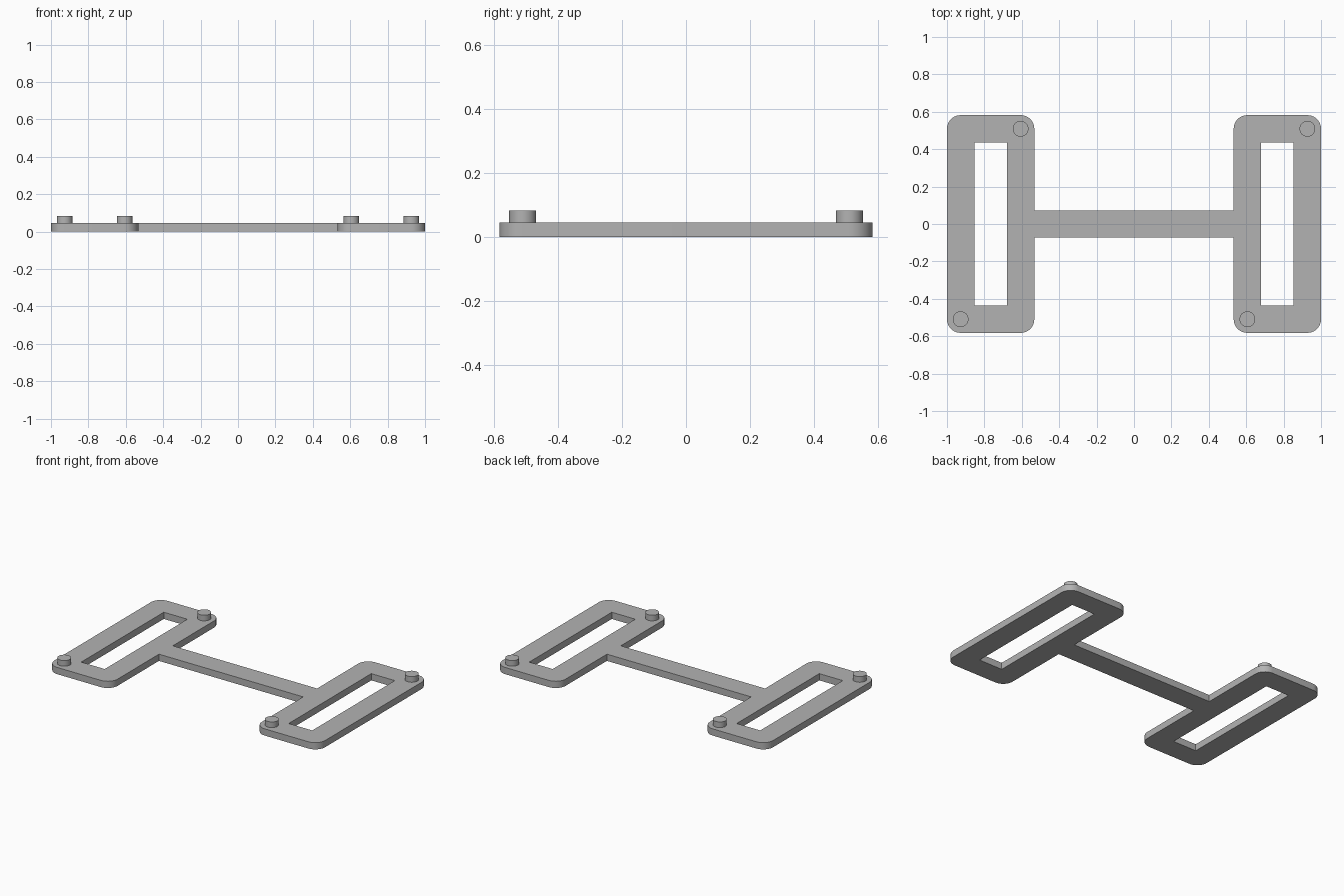
import bpy
from math import sin, cos, pi

THICK = 0.045                  # plate thickness
PEG_TOP = 0.083
MID_X, HALF_W, HALF_L = 0.7665, 0.2335, 0.582
RADIUS, BAR = 0.073, 0.073     # corner radius, half width of the bar
SLOT_W, SLOT_L = 0.087, 0.436
STEPS = 10

cube = bpy.data.objects.get("Cube")
if cube:
    bpy.data.objects.remove(cube, do_unlink=True)

grey = bpy.data.materials.new("plain grey")
grey.use_nodes = True
colour = (0.45, 0.45, 0.45, 1)
grey.diffuse_color = colour
grey.node_tree.nodes["Principled BSDF"].inputs["Base Color"].default_value = colour


def corner(sx, sy, start):
    """Rounded corner of the right-hand frame, counter-clockwise."""
    cx = MID_X + sx * (HALF_W - RADIUS)
    cy = sy * (HALF_L - RADIUS)
    angles = [start + pi / 2 * i / STEPS for i in range(STEPS + 1)]
    return [(cx + RADIUS * cos(a), cy + RADIUS * sin(a)) for a in angles]


def smooth(obj):
    bpy.ops.object.select_all(action='DESELECT')
    obj.select_set(True)
    bpy.context.view_layer.objects.active = obj
    bpy.ops.object.shade_smooth_by_angle(angle=pi / 6)


# Plate outline: the right half, then the same turned half way round
inner = MID_X - HALF_W
half = [(inner, -BAR)]
half += corner(-1, -1, pi) + corner(1, -1, 1.5 * pi)
half += corner(1, 1, 0) + corner(-1, 1, pi / 2)
half += [(inner, BAR)]
loops = [half + [(-x, -y) for x, y in half]]

# One slot in each end frame
for side in (-1, 1):
    loops.append([(side * MID_X + sx * SLOT_W, sy * SLOT_L)
                  for sx, sy in ((-1, -1), (-1, 1), (1, 1), (1, -1))])

# Filled and extruded plate, turned into a mesh
curve = bpy.data.curves.new("plate_outline", 'CURVE')
curve.dimensions = '2D'
curve.fill_mode = 'BOTH'
curve.extrude = THICK / 2
for loop in loops:
    spline = curve.splines.new('POLY')
    spline.points.add(len(loop) - 1)
    for point, (x, y) in zip(spline.points, loop):
        point.co = (x, y, 0, 1)
    spline.use_cyclic_u = True
plate = bpy.data.objects.new("connector_plate", curve)
plate.location.z = THICK / 2
bpy.context.collection.objects.link(plate)
bpy.ops.object.select_all(action='DESELECT')
plate.select_set(True)
bpy.context.view_layer.objects.active = plate
bpy.ops.object.convert(target='MESH')
plate = bpy.context.view_layer.objects.active

# Weld the caps to the walls
bpy.ops.object.mode_set(mode='EDIT')
bpy.ops.mesh.select_all(action='SELECT')
bpy.ops.mesh.remove_doubles(threshold=0.0001)
bpy.ops.mesh.normals_make_consistent(inside=False)
bpy.ops.object.mode_set(mode='OBJECT')
plate.data.materials.clear()
plate.data.materials.append(grey)
smooth(plate)

# Two pegs on opposite corners of each frame
for side, side_name in ((-1, "right"), (1, "left")):
    for end, end_name in ((-1, "front"), (1, "back")):
        base = THICK - 0.01
        bpy.ops.mesh.primitive_cylinder_add(
            vertices=40, radius=0.042, depth=PEG_TOP - base,
            location=(side * MID_X + end * (HALF_W - RADIUS),
                      end * (HALF_L - RADIUS), (PEG_TOP + base) / 2))
        peg = bpy.context.object
        peg.name = f"{end_name}_{side_name}_peg"
        peg.data.materials.append(grey)
        smooth(peg)
